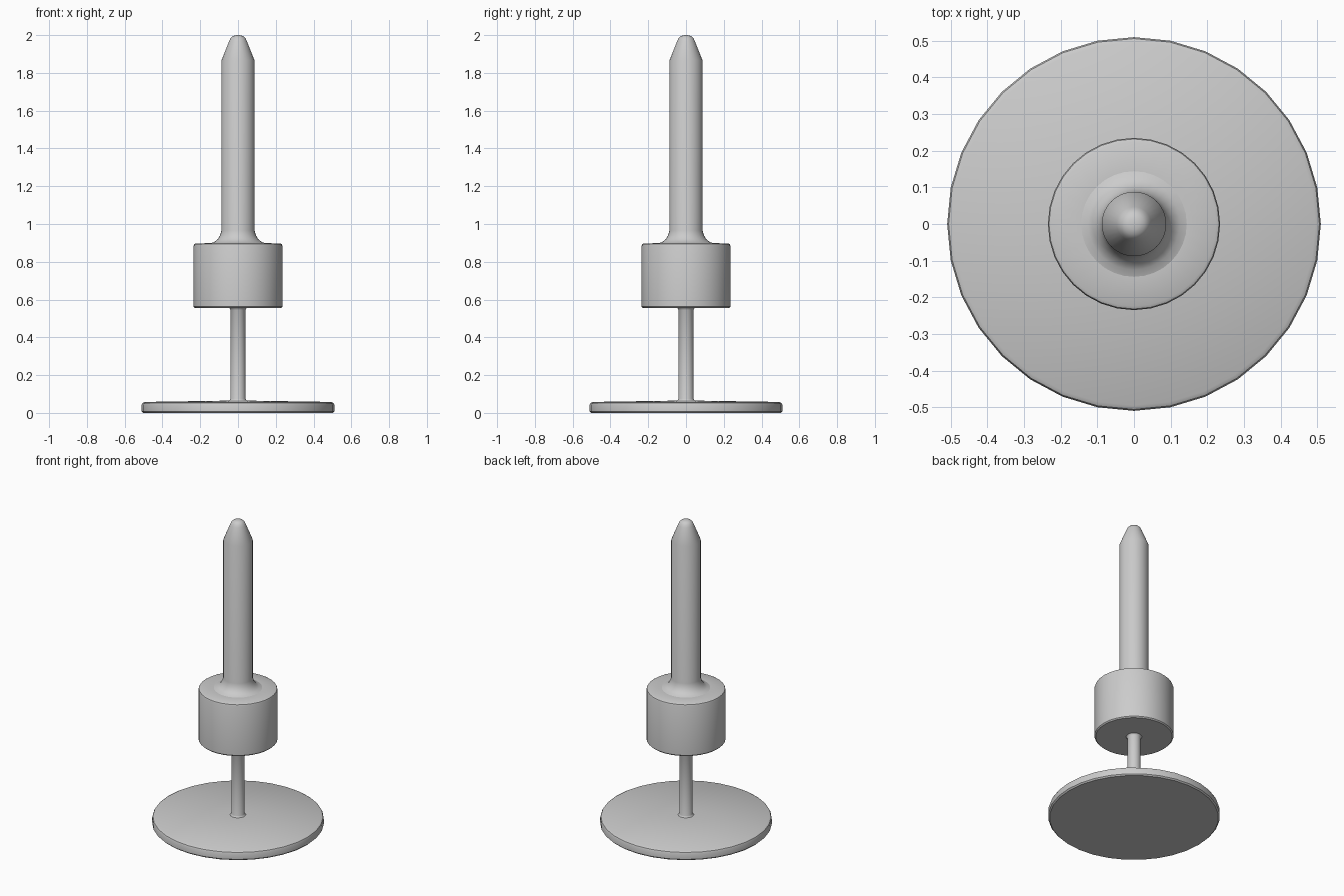
import bpy, bmesh, math

if "Cube" in bpy.data.objects:
    bpy.data.objects.remove(bpy.data.objects["Cube"])

SIDES = 32

metal = bpy.data.materials.new("light_grey")
metal.diffuse_color = (0.6, 0.6, 0.6, 1)
metal.use_nodes = True
metal.node_tree.nodes["Principled BSDF"].inputs["Base Color"].default_value = metal.diffuse_color


def lathe(name, profile):
    """Spin (radius, height) points about z; radius 0 closes an end."""
    bm = bmesh.new()
    rings = []
    for r, z in profile:
        if r == 0:
            rings.append([bm.verts.new((0, 0, z))] * SIDES)
        else:
            rings.append([bm.verts.new((r * math.cos(i * math.tau / SIDES),
                                        r * math.sin(i * math.tau / SIDES), z))
                          for i in range(SIDES)])
    for low, high in zip(rings, rings[1:]):
        for i in range(SIDES):
            j = (i + 1) % SIDES
            corners = dict.fromkeys((low[i], low[j], high[j], high[i]))
            bm.faces.new(list(corners))
    bmesh.ops.recalc_face_normals(bm, faces=bm.faces)
    mesh = bpy.data.meshes.new(name)
    bm.to_mesh(mesh)
    bm.free()
    mesh.materials.append(metal)
    obj = bpy.data.objects.new(name, mesh)
    bpy.context.collection.objects.link(obj)
    bpy.context.view_layer.objects.active = obj
    obj.select_set(True)
    bpy.ops.object.shade_smooth_by_angle(angle=math.radians(35))
    obj.select_set(False)
    return obj


# Round foot with softened rim, rising slightly to the stem
lathe("base_disc", [(0, 0), (0.502, 0), (0.51, 0.008), (0.51, 0.042),
                    (0.506, 0.052), (0.495, 0.058), (0.05, 0.065), (0, 0.065)])

# Thin stem with small flares at both ends
lathe("stem", [(0, 0.055), (0.05, 0.062), (0.043, 0.068), (0.04, 0.075),
               (0.04, 0.545), (0.044, 0.552), (0.05, 0.558), (0, 0.565)])

# Wide collar with softened edges
lathe("collar", [(0, 0.555), (0.228, 0.555), (0.235, 0.562), (0.235, 0.885),
                 (0.232, 0.893), (0.224, 0.897), (0.14, 0.899), (0, 0.899)])

# Upright rod: concave fillet at the foot, tapered and rounded tip
lathe("rod", [(0, 0.89), (0.15, 0.897), (0.125, 0.905), (0.107, 0.92),
              (0.095, 0.94), (0.088, 0.965), (0.088, 1.865), (0.047, 1.968),
              (0.04, 1.983), (0.029, 1.994), (0.015, 1.999), (0, 2.0)])
